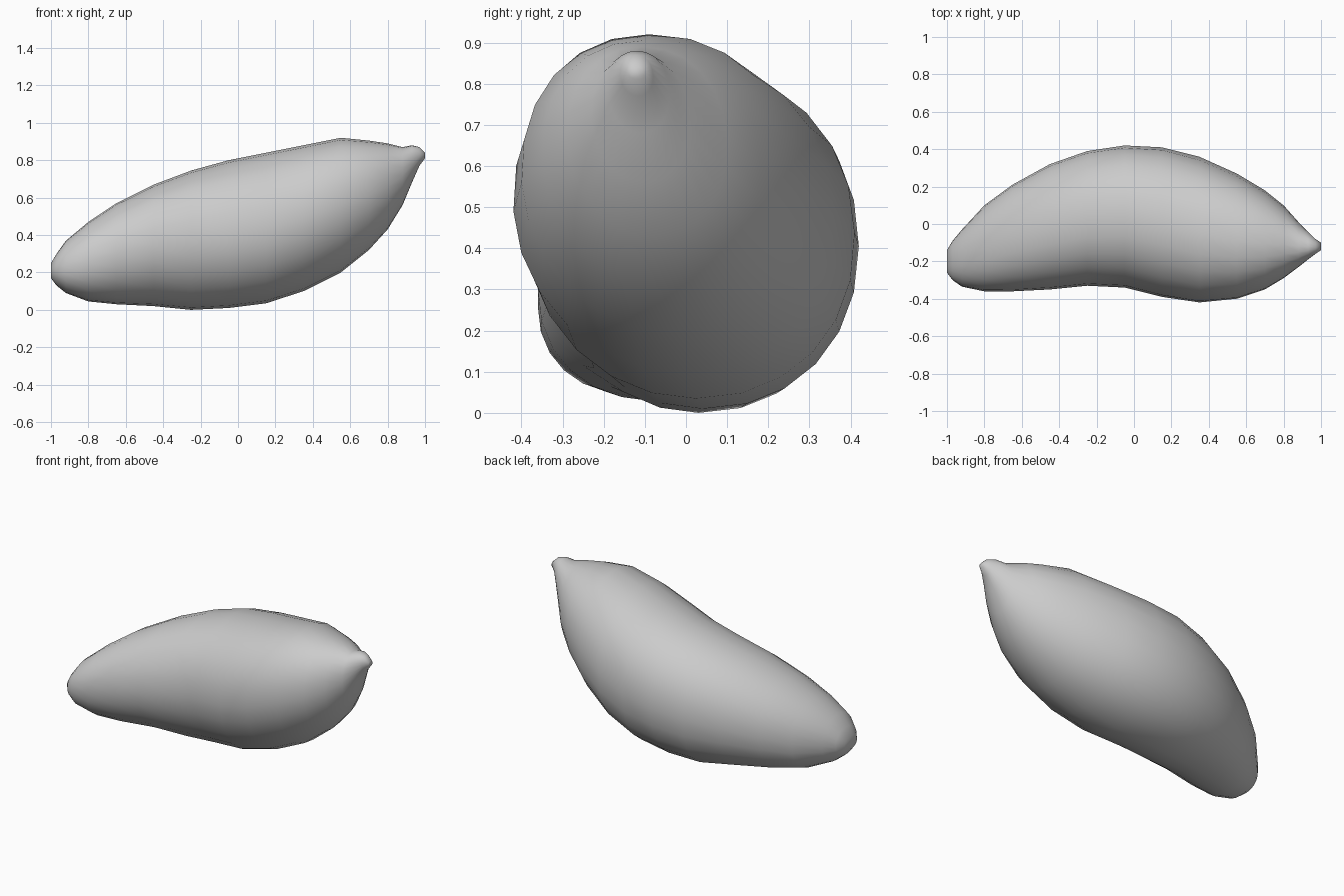
import bpy
import bmesh
from math import copysign, cos, sin, tau

SIDES = 24

# Cross-sections along the body: x, front y, back y, bottom z, top z
SECTIONS = [
    (-1, -.26, -.14, .17, .25),
    (-.97, -.3, -.09, .13, .3),
    (-.92, -.335, -.03, .09, .37),
    (-.8, -.36, .1, .045, .47),
    (-.65, -.36, .21, .03, .57),
    (-.45, -.35, .32, .02, .67),
    (-.25, -.33, .39, 0, .745),
    (-.05, -.34, .42, .01, .8),
    (.15, -.39, .41, .035, .84),
    (.35, -.42, .36, .1, .88),
    (.55, -.4, .27, .2, .92),
    (.7, -.35, .18, .32, .905),
    (.8, -.29, .1, .43, .89),
    (.88, -.23, .01, .56, .87),
    (.93, -.19, -.04, .68, .88),
    (.97, -.16, -.08, .77, .87),
    (1, -.14, -.1, .81, .84),
]


def remove_default_cube():
    cube = bpy.data.objects.get("Cube")
    if cube:
        bpy.data.objects.remove(cube, do_unlink=True)


def make_material(name, color):
    material = bpy.data.materials.new(name)
    material.use_nodes = True
    material.diffuse_color = color
    material.node_tree.nodes["Principled BSDF"].inputs["Base Color"].default_value = color
    return material


def swell(value, power):
    """Push a unit coordinate outwards to make a fuller oval."""
    return copysign(abs(value) ** power, value)


def add_ring(bm, x, front, back, bottom, top):
    """One oval cross-section, full all round except at the front underside."""
    center_y, radius_y = (front + back) / 2, (back - front) / 2
    center_z, radius_z = (bottom + top) / 2, (top - bottom) / 2
    lean = min(max(x / 6, 0), .06)
    ring = []
    for step in range(SIDES):
        angle = tau * step / SIDES
        across, up = cos(angle + lean), sin(angle)
        hollow = across < 0 and up < 0 and x > -.5
        power = 1 if hollow else .93
        y = center_y + radius_y * swell(across, power)
        z = center_z + radius_z * swell(up, power)
        ring.append(bm.verts.new((x, y, z)))
    return ring


def build_body(name, material):
    bm = bmesh.new()
    rings = [add_ring(bm, *section) for section in SECTIONS]
    # Skin between neighbouring sections
    for ring, following in zip(rings, rings[1:]):
        for i in range(SIDES):
            j = (i + 1) % SIDES
            bm.faces.new((ring[i], ring[j], following[j], following[i]))
    # Close the blunt end and the stem tip
    bm.faces.new(rings[0])
    bm.faces.new(rings[-1])
    bmesh.ops.recalc_face_normals(bm, faces=bm.faces)
    for face in bm.faces:
        face.smooth = True
    mesh = bpy.data.meshes.new(name)
    bm.to_mesh(mesh)
    bm.free()
    mesh.materials.append(material)
    body = bpy.data.objects.new(name, mesh)
    bpy.context.collection.objects.link(body)


remove_default_cube()
grey = make_material("plain grey", (.6, .6, .6, 1))
build_body("curved_tuber_body", grey)
